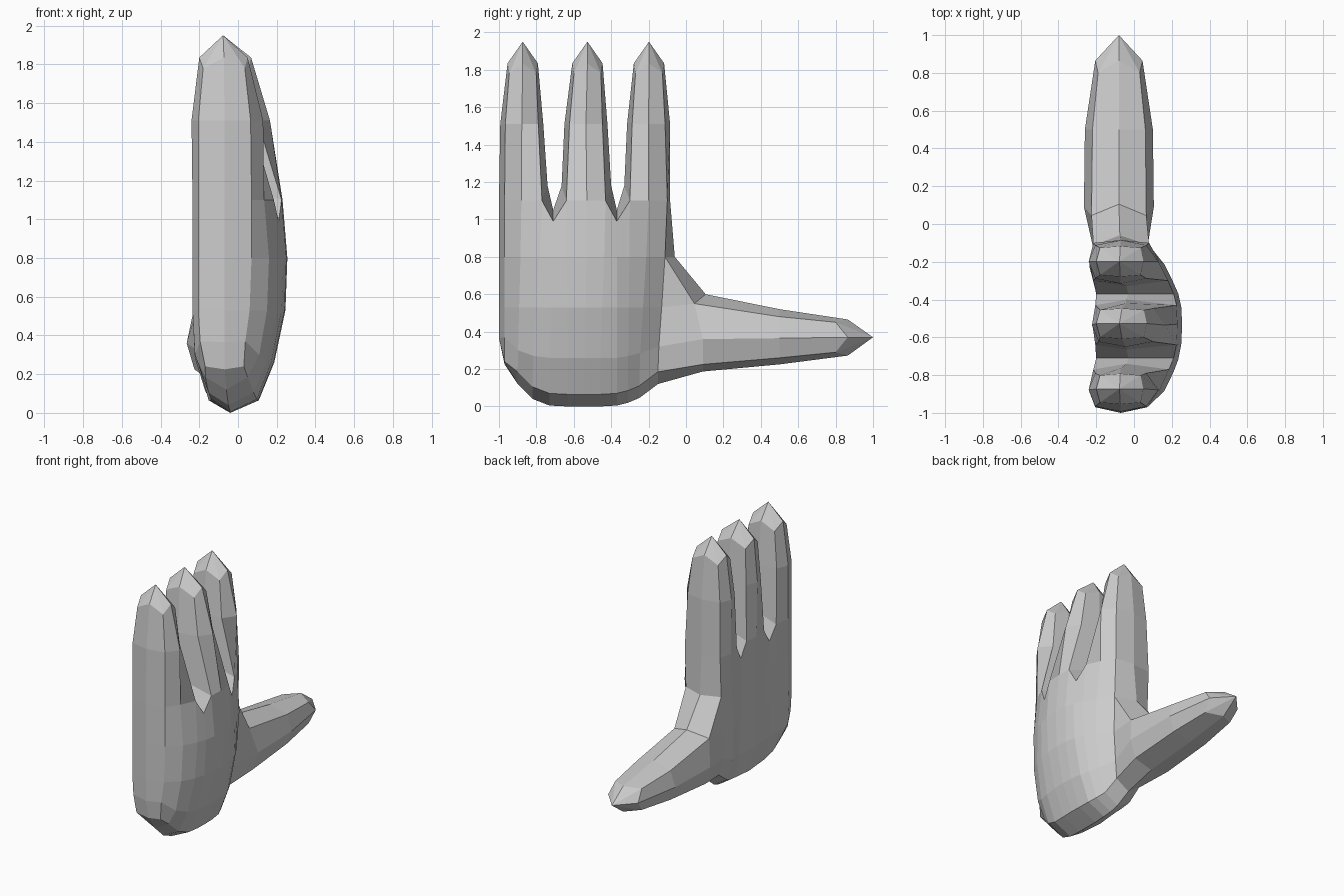
import bpy
import bmesh

cube = bpy.data.objects.get("Cube")
if cube:
    bpy.data.objects.remove(cube, do_unlink=True)

# One grey colour
grey = bpy.data.materials.new("light_grey")
grey.use_nodes = True
colour = (0.6, 0.6, 0.6, 1.0)
grey.diffuse_color = colour
grey.node_tree.nodes["Principled BSDF"].inputs["Base Color"].default_value = colour

bm = bmesh.new()


def vert(x, y, z):
    return bm.verts.new((x, y, z))


def bridge(a, b):
    """Join two closed rings of equal length with quads."""
    for i in range(len(a)):
        j = (i + 1) % len(a)
        bm.faces.new((a[i], a[j], b[j], b[i]))


def strip(a, b):
    """Join two open rows of equal length with quads."""
    for i in range(len(a) - 1):
        bm.faces.new((a[i], a[i + 1], b[i + 1], b[i]))


def cap(ring, tip):
    """Close a ring with a point."""
    for i in range(len(ring)):
        bm.faces.new((ring[i], ring[(i + 1) % len(ring)], tip))


# Palm: eleven columns from front to back (three per finger, one per web)
y_top = [-.97, -.88, -.77, -.71, -.64, -.53, -.43, -.37, -.30, -.20, -.10]
y_low = [-.97, -.90, -.82, -.73, -.63, -.54, -.46, -.37, -.31, -.25, -.15]
z_keel = [.225, .12, .04, .005, 0, 0, 0, .005, .02, .045, .12]
z_turn = [.37, .30, .27, .26, .26, .26, .26, .26, .27, .285, .32]
x_outer = [.07, .16, .21, .235, .25, .255, .25, .235, .205, .16, .08]
x_inner = [-.205, -.235, -.215, -.2, -.205, -.22, -.205, -.2, -.215, -.235, -.215]
x_keel = [-.07, -.06, -.05, -.04, -.04, -.04, -.04, -.04, -.05, -.06, -.075]


def palm_row(row, outer):
    """One lengthwise row of palm points on the outer or inner side."""
    points = []
    for i in range(11):
        y = y_top[i] + (y_low[i] - y_top[i]) * (0, .25, .6, .9, 1)[row]
        x = x_outer[i] if outer else x_inner[i]
        if row == 0:
            z = 0.99 if i in (3, 7) else 1.10
            x -= 0.025 if outer and 0 < i < 10 else 0
        elif row == 1:
            z = 0.80
        elif row == 2:
            z = 0.53
            x -= 0.01 if outer else 0
        elif row == 3:
            z = z_turn[i]
            x = x_keel[i] + (x - x_keel[i]) * (0.77 if outer else 0.93)
        else:
            z = z_keel[i] + (0.015 if i == 0 else 0.065)
            x = x_keel[i] + (x - x_keel[i]) * (0.5 if outer else 0.62)
            if i in (0, 10):
                x = 0.03 if outer else -0.17
        points.append(vert(x, y, z))
    return points


outer = [palm_row(r, True) for r in range(5)]
inner = [palm_row(r, False) for r in range(5)]
keel = [vert(x_keel[i], y_low[i], z_keel[i]) for i in range(11)]
for side in (outer, inner):
    for r in range(4):
        strip(side[r], side[r + 1])
    strip(side[4], keel)

# Front edge of the palm
front = [vert(-.07, -1, z) for z in (1.10, .80, .53, .365)]
for side in (outer, inner):
    strip(front, [side[r][0] for r in range(4)])
    bm.faces.new((front[3], side[3][0], side[4][0], keel[0]))

# Back edge of the palm above the thumb
back = [vert(-.07, -.085, 1.10), vert(-.075, -.06, .80)]
for side in (outer, inner):
    strip(back, [side[0][10], side[1][10]])

# Webs between the fingers
gap_back, gap_front = {}, {}
for web, y0, y1 in ((3, -.74, -.665), (7, -.40, -.33)):
    mid = vert(-.03, y_top[web], 1.05)
    gap_back[web - 2] = vert(-.04, y0, 1.18)
    gap_front[web + 2] = vert(-.04, y1, 1.18)
    for side in (outer, inner):
        row = side[0]
        bm.faces.new((row[web - 1], row[web], mid, gap_back[web - 2]))
        bm.faces.new((row[web + 1], row[web], mid, gap_front[web + 2]))
gap_front[1] = front[0]
gap_back[9] = back[0]


def finger_ring(yc, hy, hc, x0, x1, c0, c1, z, zc):
    """Eight-sided ring: mid points at z, corner points at zc."""
    xm = (c0 + c1) / 2
    return [vert(xm, yc - hy, z), vert(c1, yc - hc, zc), vert(x1, yc, z),
            vert(c1, yc + hc, zc), vert(xm, yc + hy, z), vert(c0, yc + hc, zc),
            vert(x0, yc, z), vert(c0, yc - hc, zc)]


# Three fingers: centre column, knuckle y, end y, sideways offset
for col, y_mid, y_end, dx in ((1, -.878, -.873, 0), (5, -.535, -.527, .035),
                              (9, -.2, -.198, 0)):
    o, n = outer[0], inner[0]
    base = [gap_front[col], o[col - 1], o[col], o[col + 1],
            gap_back[col], n[col + 1], n[col], n[col - 1]]
    knuckle = finger_ring(y_mid, .115, .088, -.24 + dx / 2, .13 + dx,
                          -.205 + dx / 2, .065 + dx, 1.51, 1.51)
    end = finger_ring(y_end, .081, .072, -.2, .05 + dx / 2,
                      -.18, .035 + dx / 2, 1.835, 1.78)
    bridge(base, knuckle)
    bridge(knuckle, end)
    cap(end, vert(-.077, y_end, 1.95))


def thumb_ring(y, yc, yt, z_top, z_up, z_mid, z_low, z_bot, hx, hc):
    """Eight-sided ring across the thumb, starting at the top."""
    x = -.08
    return [vert(x, yt, z_top), vert(x + hc, yc, z_up), vert(x + hx, y, z_mid),
            vert(x + hc, y if y < .5 else yc, z_low), vert(x, y, z_bot),
            vert(x - hc, y if y < .5 else yc, z_low), vert(x - hx, y, z_mid),
            vert(x - hc, yc, z_up)]


# Thumb, growing from the back of the palm
root = thumb_ring(.09, .045, .105, .60, .55, .36, .225, .187, .185, .145)
middle = thumb_ring(.50, .50, .50, .52, .48, .365, .26, .225, .18, .14)
end = thumb_ring(.865, .80, .865, .465, .45, .37, .29, .272, .125, .11)
bridge(root, middle)
bridge(middle, end)
cap(end, vert(-.08, 1, .37))
for side, up, mid, low in ((outer, 1, 2, 3), (inner, 7, 6, 5)):
    edge = [side[r][10] for r in range(5)]
    bm.faces.new((back[1], edge[1], root[up], root[0]))
    bm.faces.new((edge[1], edge[2], root[up]))
    strip(edge[2:] + [keel[10]], [root[up], root[mid], root[low], root[4]])

# Finish as one flat-shaded mesh
bmesh.ops.recalc_face_normals(bm, faces=bm.faces[:])
mesh = bpy.data.meshes.new("hand")
bm.to_mesh(mesh)
bm.free()
mesh.materials.append(grey)
hand = bpy.data.objects.new("hand", mesh)
bpy.context.collection.objects.link(hand)
